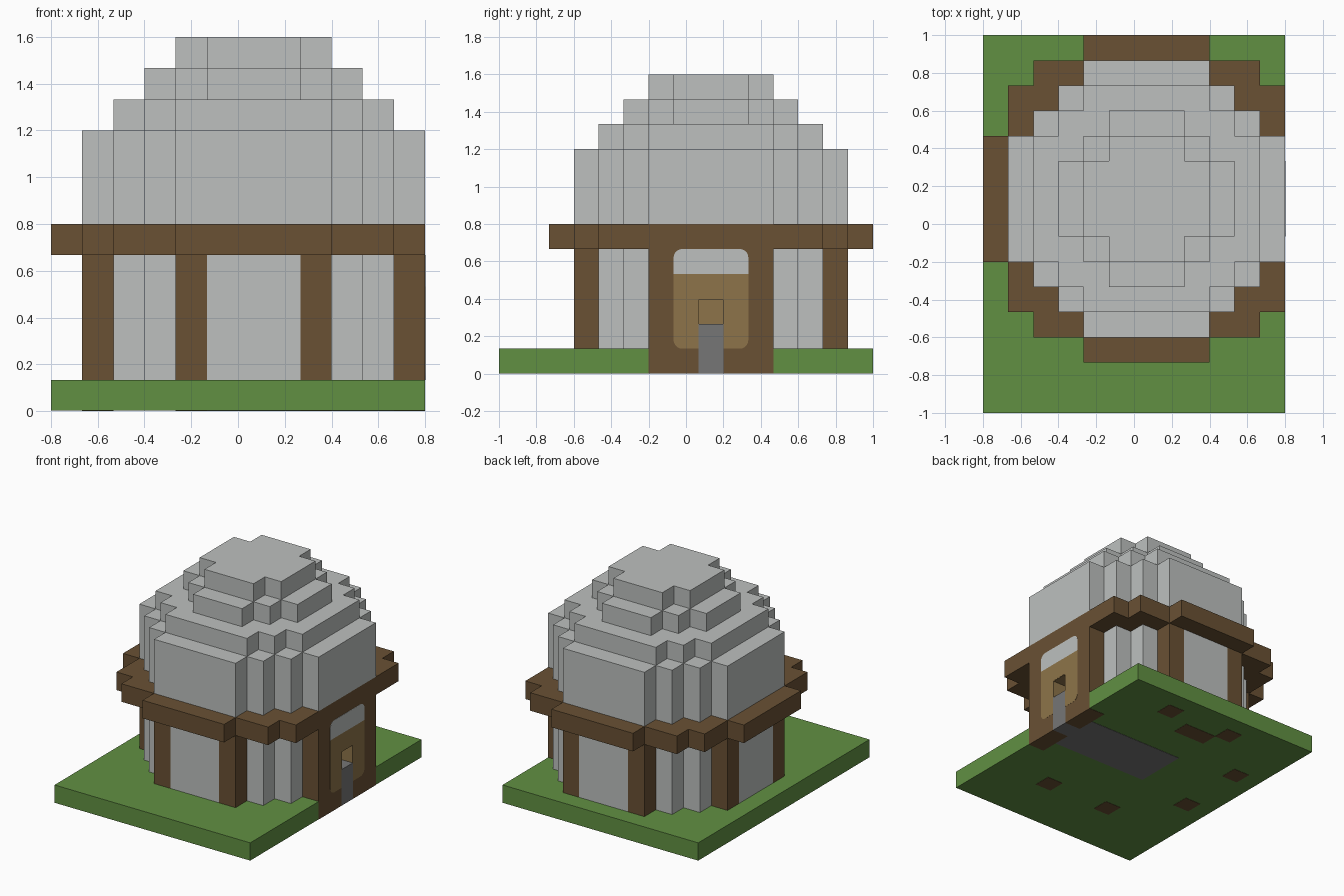
import bpy, bmesh

if "Cube" in bpy.data.objects:
    bpy.data.objects.remove(bpy.data.objects["Cube"])

U = 2 / 15            # one block
CX, CY = 6.5, 8.5     # hut centre, in blocks


def material(name, rgb):
    m = bpy.data.materials.new(name)
    m.use_nodes = True
    m.diffuse_color = (*rgb, 1)
    m.node_tree.nodes["Principled BSDF"].inputs["Base Color"].default_value = (*rgb, 1)
    return m


GRASS = material("grass_green", (0.12, 0.28, 0.055))
WOOD = material("dark_wood", (0.142, 0.082, 0.034))
DOOR = material("door_tan", (0.27, 0.175, 0.068))
PALE = material("pale_grey", (0.51, 0.53, 0.52))
STONE = material("stone_grey", (0.18, 0.18, 0.18))


def finish(name, bm, mat):
    bmesh.ops.recalc_face_normals(bm, faces=bm.faces)
    for v in bm.verts:
        v.co = (v.co.x * U - 0.8, v.co.y * U - 1, v.co.z * U)
    mesh = bpy.data.meshes.new(name)
    bm.to_mesh(mesh)
    bm.free()
    mesh.materials.append(mat)
    bpy.context.collection.objects.link(bpy.data.objects.new(name, mesh))


def extrude(bm, face, vec):
    new = bmesh.ops.extrude_face_region(bm, geom=[face], use_keep_orig=True)["geom"]
    bmesh.ops.translate(bm, vec=vec, verts=[g for g in new if isinstance(g, bmesh.types.BMVert)])


def prism(name, outline, z0, z1, mat):
    """Flat outline in blocks, raised from z0 to z1."""
    bm = bmesh.new()
    extrude(bm, bm.faces.new([bm.verts.new((x, y, z0)) for x, y in outline]), (0, 0, z1 - z0))
    finish(name, bm, mat)


def box(name, x0, x1, y0, y1, z0, z1, mat):
    prism(name, [(x0, y0), (x1, y0), (x1, y1), (x0, y1)], z0, z1, mat)


def stepped_disc(name, tiers, z0, z1, mat, max_x=12):
    """Blocky circle made of overlapping (width, depth) tiers, cut off at max_x."""
    quarter = []
    for k, (w, d) in enumerate(tiers):
        quarter.append((w / 2, d / 2))
        if k + 1 < len(tiers):
            quarter.append((w / 2, tiers[k + 1][1] / 2))
    back = quarter[::-1]
    ring = (quarter + [(x, -y) for x, y in back]
            + [(-x, -y) for x, y in quarter] + [(-x, y) for x, y in back])
    outline = []
    for x, y in ring:
        p = (min(CX + x, max_x), CY + y)
        if not outline or p != outline[-1]:
            outline.append(p)
    prism(name, outline, z0, z1, mat)


def door_plate(name, outline, rounded, mat):
    """Thin plate on the +x face, with the listed corners rounded."""
    bm = bmesh.new()
    verts = [bm.verts.new((12, y, z)) for y, z in outline]
    bm.faces.new(verts)
    bmesh.ops.bevel(bm, geom=[verts[i] for i in rounded], offset=0.35, segments=5,
                    profile=0.5, affect='VERTICES')
    extrude(bm, bm.faces[:][0], (0.01, 0, 0))
    finish(name, bm, mat)


# Ground slab, notched where the doorway reaches the edge
prism("ground", [(0, 0), (12, 0), (12, 6), (11, 6), (11, 11), (12, 11), (12, 15), (0, 15)],
      0.015, 1, GRASS)
box("floor", 5, 11, 7, 10, 0, 0.9, STONE)
box("bench_foot", 5, 7, 12, 13, 0, 0.9, WOOD)

# Walls and the posts set into their outer corners
stepped_disc("walls", [(3, 11), (7, 9), (9, 7), (11, 3)], 1, 5, PALE, max_x=11)
for i, j in [(4, 3), (8, 3), (4, 13), (8, 13), (1, 6), (1, 10)]:
    box("post", i, i + 1, j, j + 1, 0, 5, WOOD)

# Doorway with a small opening above a stone step
box("door_jamb_right", 11, 12, 6, 8, 0, 5, WOOD)
box("door_jamb_left", 11, 12, 9, 11, 0, 5, WOOD)
box("door_lintel", 11, 12, 8, 9, 3, 5, WOOD)
box("door_step", 11, 12, 8, 9, 0, 2, STONE)
T = 0.02
box("opening_back", 11, 11 + T, 8, 9, 2, 3, DOOR)
box("opening_side_right", 11, 12, 8, 8 + T, 2, 3, DOOR)
box("opening_side_left", 11, 12, 9 - T, 9, 2, 3, DOOR)
box("opening_top", 11, 12, 8, 9, 3 - T, 3, DOOR)
door_plate("door_panel", [(7, 1), (8, 1), (8, 3), (9, 3), (9, 1), (10, 1), (10, 4), (7, 4)],
           (0, 5), DOOR)
door_plate("door_window", [(7, 4), (10, 4), (10, 5), (7, 5)], (2, 3), PALE)

# Brim and stepped dome
stepped_disc("roof_brim", [(5, 13), (9, 11), (11, 9), (13, 5)], 5, 6, WOOD)
stepped_disc("dome_base", [(5, 11), (7, 9), (9, 7), (11, 5)], 6, 9, PALE)
stepped_disc("dome_lower", [(5, 9), (7, 7), (9, 5)], 9, 10, PALE)
stepped_disc("dome_upper", [(3, 7), (5, 5), (7, 3)], 10, 11, PALE)
stepped_disc("dome_cap", [(3, 5), (5, 3)], 11, 12, PALE)
